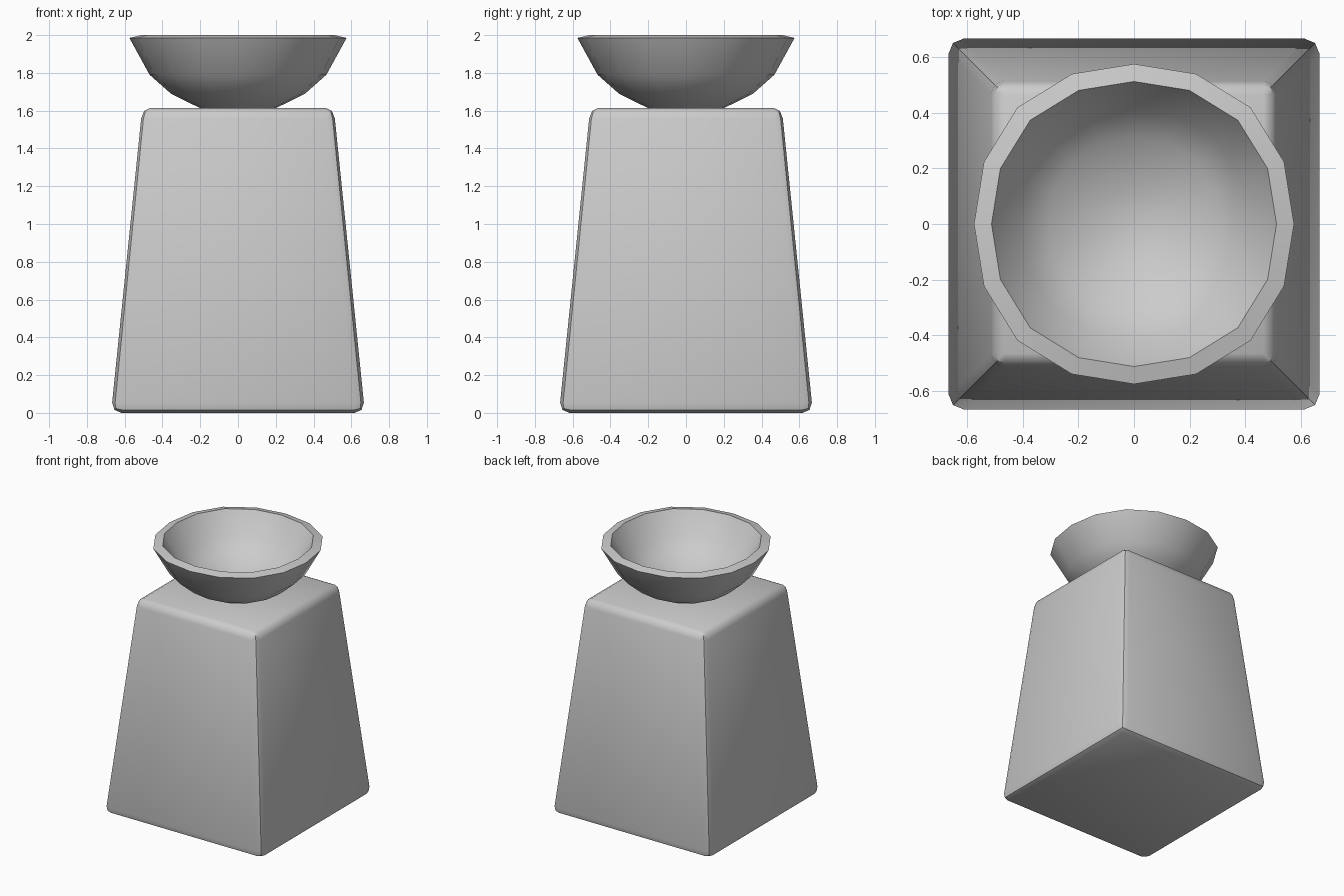
import bpy, bmesh, math

if "Cube" in bpy.data.objects:
    bpy.data.objects.remove(bpy.data.objects["Cube"])


def finish(name, bm):
    bmesh.ops.recalc_face_normals(bm, faces=bm.faces)
    mesh = bpy.data.meshes.new(name)
    bm.to_mesh(mesh)
    bm.free()
    obj = bpy.data.objects.new(name, mesh)
    bpy.context.collection.objects.link(obj)
    bpy.ops.object.select_all(action='DESELECT')
    bpy.context.view_layer.objects.active = obj
    obj.select_set(True)
    bpy.ops.object.shade_smooth_by_angle(angle=math.radians(40))
    return obj


# Pedestal: rounded block, then tapered towards the top
HEIGHT, BOTTOM, TOP = 1.615, 0.672, 0.507
bm = bmesh.new()
bmesh.ops.create_cube(bm, size=1)
for v in bm.verts:
    v.co = (v.co.x * 2 * BOTTOM, v.co.y * 2 * BOTTOM, (v.co.z + 0.5) * HEIGHT)
bmesh.ops.bevel(bm, geom=bm.edges[:], offset=0.055, offset_type='OFFSET',
                segments=2, profile=0.5, affect='EDGES')
for v in bm.verts:
    k = 1 + (TOP / BOTTOM - 1) * v.co.z / HEIGHT
    v.co.x *= k
    v.co.y *= k
finish("pedestal", bm)

# Bowl: 16-sided, slightly squarish lathe with a thick wall
SIDES = 16
profile = [(0.19, 1.608), (0.355, 1.69), (0.468, 1.79), (0.575, 1.985),
           (0.512, 2.0), (0.41, 1.83), (0.31, 1.745), (0.13, 1.672)]
bm = bmesh.new()
rings = []
for r, z in profile:
    ring = []
    for i in range(SIDES):
        a = 2 * math.pi * i / SIDES
        k = r * (1 + 0.015 * (1 - math.cos(4 * a)))
        ring.append(bm.verts.new((k * math.cos(a), k * math.sin(a), z)))
    rings.append(ring)
for lower, upper in zip(rings, rings[1:]):
    for i in range(SIDES):
        j = (i + 1) % SIDES
        bm.faces.new((lower[i], lower[j], upper[j], upper[i]))


def cap(ring, z):
    centre = bm.verts.new((0, 0, z))
    for i in range(SIDES):
        bm.faces.new((ring[i], ring[(i + 1) % SIDES], centre))


# Outer and inner bowl floors
cap(rings[0], 1.58)
cap(rings[-1], 1.655)
finish("bowl", bm)
